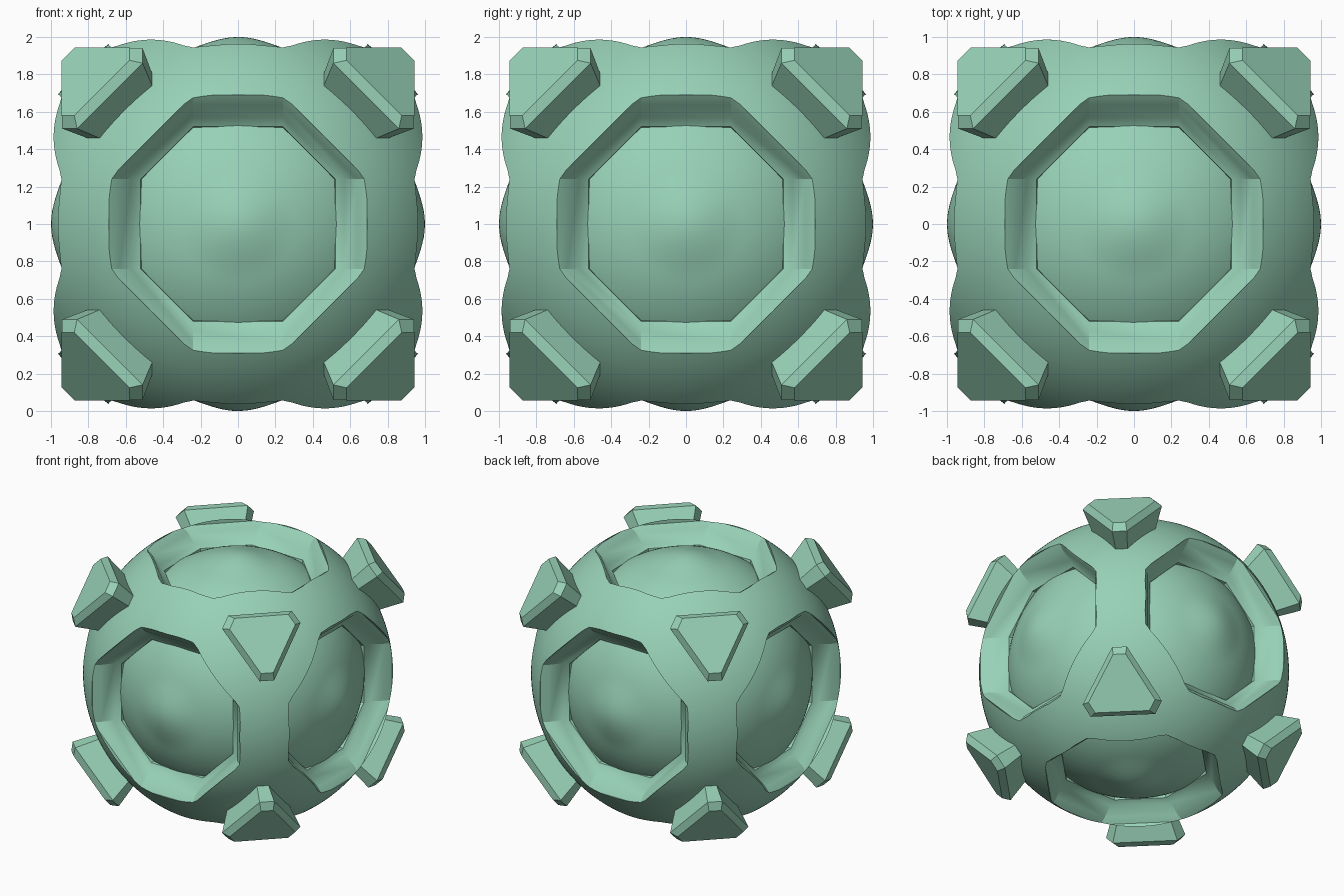
import bpy, bmesh, math
from itertools import permutations, product
from mathutils import Matrix, Vector

cube = bpy.data.objects.get("Cube")
if cube:
    bpy.data.objects.remove(cube, do_unlink=True)

CENTRE = Vector((0, 0, 1))

# Single mint colour
mint = bpy.data.materials.new("mint green")
mint.use_nodes = True
COLOUR = (0.314, 0.638, 0.474, 1)
mint.diffuse_color = COLOUR
bsdf = next(n for n in mint.node_tree.nodes if n.type == 'BSDF_PRINCIPLED')
bsdf.inputs["Base Color"].default_value = COLOUR


def make_object(name, bm):
    bmesh.ops.recalc_face_normals(bm, faces=bm.faces)
    mesh = bpy.data.meshes.new(name)
    bm.to_mesh(mesh)
    bm.free()
    mesh.materials.append(mint)
    ob = bpy.data.objects.new(name, mesh)
    ob.location = CENTRE
    bpy.context.collection.objects.link(ob)
    return ob


def activate(ob):
    bpy.ops.object.select_all(action='DESELECT')
    ob.select_set(True)
    bpy.context.view_layer.objects.active = ob


def smooth(ob, degrees):
    activate(ob)
    bpy.ops.object.shade_smooth_by_angle(angle=math.radians(degrees))


def octagon(a, z, h=0.24):
    return [(a, -h, z), (a, h, z), (h, a, z), (-h, a, z),
            (-a, h, z), (-a, -h, z), (-h, -a, z), (h, -a, z)]


# Outer shell: a ball with six stepped octagonal openings
bm = bmesh.new()
bmesh.ops.create_icosphere(bm, subdivisions=6, radius=1.185)
shell = make_object("outer_frame", bm)

SIDES = [Matrix.Rotation(math.radians(a), 3, ax) for a, ax in
         ((0, 'X'), (180, 'X'), (90, 'X'), (-90, 'X'), (90, 'Y'), (-90, 'Y'))]
PROFILE = [(0.50, 0.70), (0.52, 0.81), (0.57, 0.835), (0.635, 0.915),
           (0.69, 0.955), (0.69, 1.30)]
bm = bmesh.new()
for rot in SIDES:
    rings = [[bm.verts.new(rot @ Vector(p)) for p in octagon(a, z)]
             for a, z in PROFILE]
    for lo, hi in zip(rings, rings[1:]):
        for i in range(8):
            j = (i + 1) % 8
            bm.faces.new((lo[i], lo[j], hi[j], hi[i]))
    bm.faces.new(rings[0][::-1])
    bm.faces.new(rings[-1])
cutter = make_object("opening_cutter", bm)
cutter.hide_render = True

cut = shell.modifiers.new("openings", 'BOOLEAN')
cut.operation = 'DIFFERENCE'
cut.solver = 'EXACT'
cut.object = cutter
activate(shell)
bpy.ops.object.modifier_apply(modifier=cut.name)
bpy.data.objects.remove(cutter, do_unlink=True)
smooth(shell, 30)

# Inner ball with a soft raised boss in the middle of each opening
bm = bmesh.new()
bmesh.ops.create_icosphere(bm, subdivisions=6, radius=1)
for v in bm.verts:
    d = v.co.normalized()
    m = max(abs(c) for c in d)
    t = max(0.0, 1 - math.sqrt(max(0.0, 1 - m * m)) / 0.31)
    v.co = d * (0.968 + 0.032 * t * t * (3 - 2 * t))
smooth(make_object("inner_ball", bm), 60)


# Corner studs: blunt triangular gems on the eight corners
def stud_ring(corner, scale, distance):
    pts = [Vector(p) for p in permutations((0.94, 0.86, 0.51))]
    axis = Vector((1, 1, 1)).normalized()
    out = []
    for p in pts:
        q = (p - axis * p.dot(axis)) * scale + axis * distance
        out.append(Vector(c * s for c, s in zip(q, corner)))
    return out


WORDS = (("left", "right"), ("back", "front"), ("top", "bottom"))
for corner in product((1, -1), repeat=3):
    bm = bmesh.new()
    for scale, dist in ((0.74, 1.10), (1.0, 1.334), (0.84, 1.385)):
        for p in stud_ring(corner, scale, dist):
            bm.verts.new(p)
    bmesh.ops.convex_hull(bm, input=bm.verts)
    bmesh.ops.dissolve_limit(bm, angle_limit=0.01, verts=bm.verts, edges=bm.edges)
    name = "_".join(w[0 if s > 0 else 1] for w, s in zip(WORDS, corner))
    smooth(make_object("corner_stud_" + name, bm), 25)
